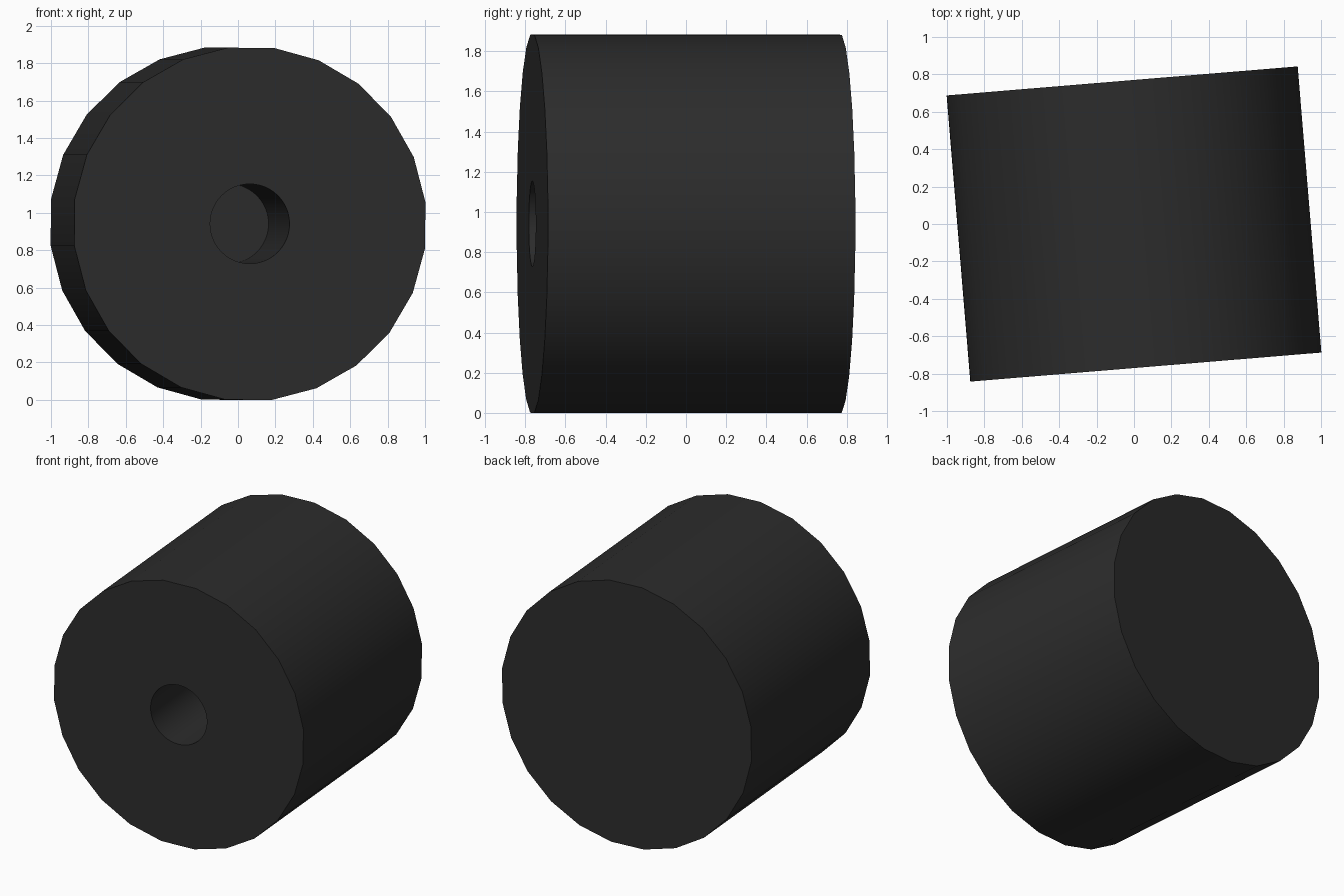
import bpy
from math import radians
from mathutils import Matrix

if "Cube" in bpy.data.objects:
    bpy.data.objects.remove(bpy.data.objects["Cube"])

LENGTH, RADIUS, HEIGHT = 1.535, 0.949, 0.941
HOLE_RADIUS, HOLE_DEPTH = 0.213, 1.36

# Axis lies along -y, turned slightly about z
FRAME = (Matrix.Translation((0, 0, HEIGHT))
         @ Matrix.Rotation(radians(4.73), 4, 'Z')
         @ Matrix.Rotation(radians(90), 4, 'X'))


def cylinder(name, sides, radius, start, end, turn=0):
    """Cylinder along the drum axis; positive distances face the front."""
    bpy.ops.mesh.primitive_cylinder_add(vertices=sides, radius=radius, depth=end - start)
    obj = bpy.context.object
    obj.name = name
    obj.data.transform(FRAME @ Matrix.Translation((0, 0, (start + end) / 2))
                       @ Matrix.Rotation(radians(turn), 4, 'Z'))
    return obj


# Drum body and the blind bore in its front face
front = LENGTH / 2
cutter = cylinder("bore_cutter", 48, HOLE_RADIUS, front - HOLE_DEPTH, front + 0.2)
cutter.hide_render = True
drum = cylinder("drum", 24, RADIUS, -front, front, turn=7.1)

bore = drum.modifiers.new("bore", 'BOOLEAN')
bore.operation = 'DIFFERENCE'
bore.solver = 'EXACT'
bore.object = cutter
bpy.ops.object.modifier_apply(modifier=bore.name)
bpy.data.objects.remove(cutter)

# Smooth sides with sharp rims
bpy.ops.object.shade_smooth_by_angle(angle=radians(30))

# Dark rubber colour
mat = bpy.data.materials.new("dark_rubber")
mat.diffuse_color = (0.025, 0.025, 0.025, 1)
mat.use_nodes = True
mat.node_tree.nodes["Principled BSDF"].inputs["Base Color"].default_value = mat.diffuse_color
drum.data.materials.clear()
drum.data.materials.append(mat)
